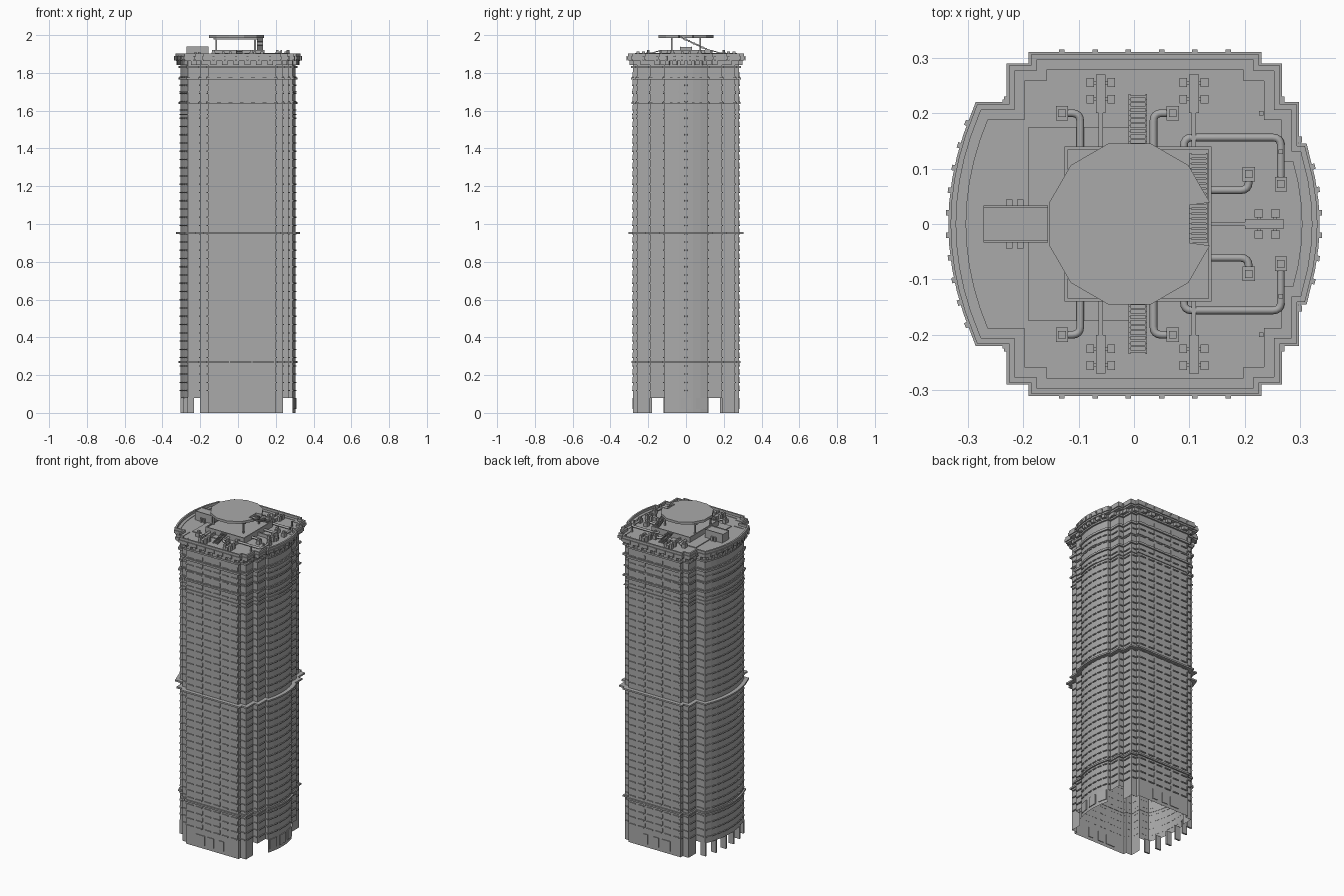
import bpy, bmesh, math
from mathutils import Vector, Matrix

if "Cube" in bpy.data.objects:
    bpy.data.objects.remove(bpy.data.objects["Cube"])

grey = bpy.data.materials.new("concrete_grey")
grey.diffuse_color = (0.40, 0.40, 0.40, 1)
grey.use_nodes = True
grey.node_tree.nodes["Principled BSDF"].inputs["Base Color"].default_value = grey.diffuse_color


def finish(bm, name, fix=True):
    if fix:
        bmesh.ops.recalc_face_normals(bm, faces=bm.faces)
    me = bpy.data.meshes.new(name)
    bm.to_mesh(me)
    bm.free()
    me.materials.append(grey)
    ob = bpy.data.objects.new(name, me)
    bpy.context.collection.objects.link(ob)
    return ob


def box(bm, x0, x1, y0, y1, z0, z1):
    m = Matrix.Translation(((x0 + x1) / 2, (y0 + y1) / 2, (z0 + z1) / 2))
    bmesh.ops.create_cube(bm, size=1, matrix=m @ Matrix.Diagonal((x1 - x0, y1 - y0, z1 - z0, 1)))


def wall_box(bm, c, t, n, width, d0, d1, z0, z1):
    """Box against a wall at point c, with tangent t and outward normal n."""
    p = c + n * (d0 + d1) / 2
    m = Matrix.Translation((p.x, p.y, (z0 + z1) / 2)) @ Matrix.Rotation(math.atan2(t.y, t.x), 4, 'Z')
    bmesh.ops.create_cube(bm, size=1, matrix=m @ Matrix.Diagonal((width, d1 - d0, z1 - z0, 1)))


def prism(bm, pts, z0, z1):
    lo = [bm.verts.new((x, y, z0)) for x, y in pts]
    hi = [bm.verts.new((x, y, z1)) for x, y in pts]
    bm.faces.new(hi)
    bm.faces.new(lo[::-1])
    for i in range(len(pts)):
        j = (i + 1) % len(pts)
        bm.faces.new((lo[i], lo[j], hi[j], hi[i]))


# Tower plan: stepped corners with bowed east and west sides
half = [(0.305 - 0.017 * (y / 0.115) ** 2, y) for y in (0, 0.038, 0.077, 0.115)]
half += [(0.268, 0.115), (0.268, 0.19), (0.237, 0.19), (0.237, 0.26), (0.20, 0.26), (0.20, 0.28),
         (-0.16, 0.28), (-0.16, 0.26), (-0.20, 0.26), (-0.20, 0.19)]
half += [(-0.305 + 0.04 * (y / 0.19) ** 2, y) for y in (0.19, 0.152, 0.114, 0.076, 0.038, 0)]
plan = [Vector(p) for p in half] + [Vector((x, -y)) for x, y in half[-2:0:-1]]
N = len(plan)


def edges(pts):
    for i in range(N):
        a, b = pts[i], pts[(i + 1) % N]
        t = (b - a).normalized()
        yield a, b, t, Vector((t.y, -t.x))


normals = [e[3] for e in edges(plan)]


def offset(d):
    out = []
    for i, p in enumerate(plan):
        n0, n1 = normals[i - 1], normals[i]
        out.append(p + (n0 + n1) * d / (1 + n0.dot(n1)))
    return out


def ring(name, d0, d1, z0, z1):
    bm = bmesh.new()
    loops = [[bm.verts.new((p.x, p.y, z)) for p in offset(d)]
             for d, z in ((d0, z0), (d1, z0), (d1, z1), (d0, z1))]
    for k in range(4):
        a, b = loops[k], loops[(k + 1) % 4]
        for i in range(N):
            j = (i + 1) % N
            bm.faces.new((a[i], a[j], b[j], b[i]))
    finish(bm, name)


# Hollow wall shell; bowed west side and east steps stop above the ground
bm = bmesh.new()
for a, b, t, n in edges(plan):
    m = (a + b) / 2
    raised = (m.x < -0.21 and abs(m.y) < 0.195) or (m.x > 0.25 and 0.11 < abs(m.y) < 0.195)
    z0 = 0.08 if raised else 0
    bm.faces.new([bm.verts.new(v) for v in ((a.x, a.y, z0), (b.x, b.y, z0), (b.x, b.y, 1.87), (a.x, a.y, 1.87))])
bmesh.ops.remove_doubles(bm, verts=bm.verts, dist=1e-5)
finish(bm, "tower_walls", False)

# Horizontal string courses
for k, (z, d, h) in enumerate([(0.27, 0.009, 0.01), (0.953, 0.024, 0.01), (1.58, 0.005, 0.006), (1.64, 0.009, 0.01),
                               (1.70, 0.005, 0.006), (1.77, 0.010, 0.012), (1.832, 0.010, 0.01)]):
    ring("string_course_%d" % (k + 1), -0.002, d, z - h / 2, z + h / 2)

# Window sills and slim window piers on every floor
bm = bmesh.new()
for a, b, t, n in edges(plan):
    L = (b - a).length
    count = max(1, round(L / 0.06))
    for f in range(39):
        z = 0.115 + f * 0.0437
        for i in range(count):
            c = a + t * L * (i + 0.5) / count
            wall_box(bm, c, t, n, 0.66 * L / count, -0.001, 0.006, z, z + 0.006)
            if count > 2 and i % 2:
                wall_box(bm, c + t * 0.024, t, n, 0.005, -0.001, 0.004, z + 0.006, z + 0.03)
finish(bm, "window_sills")

# Posts below the bowed west side
bm = bmesh.new()
for y in (-0.185, -0.114, -0.038, 0.038, 0.114, 0.185):
    x = -0.305 + 0.04 * (y / 0.19) ** 2
    box(bm, x, x + 0.035, y - 0.005, y + 0.005, 0, 0.085)
finish(bm, "ground_posts")

# Entrance doors on three sides
bm = bmesh.new()
for x0, x1 in ((-0.09, -0.03), (-0.01, 0.03), (0.065, 0.10)):
    for s in (-1, 1):
        wall_box(bm, Vector(((x0 + x1) / 2, s * 0.28)), Vector((1, 0)), Vector((0, s)), x1 - x0, -0.004, 0.004, 0.02, 0.08)
for y in (-0.08, 0, 0.08):
    x = 0.305 - 0.017 * (y / 0.115) ** 2
    t = Vector((-0.034 * y / 0.115 ** 2, 1)).normalized()
    wall_box(bm, Vector((x, y)), t, Vector((t.y, -t.x)), 0.055, -0.004, 0.004, 0.02, 0.08)
finish(bm, "entrance_doors")

# Cornice, parapet and brackets
ring("cornice_lower", -0.002, 0.024, 1.862, 1.872)
ring("cornice_upper", -0.002, 0.03, 1.872, 1.888)
ring("parapet", 0.016, 0.026, 1.888, 1.903)
bm = bmesh.new()
for a, b, t, n in edges(plan):
    L = (b - a).length
    count = max(1, round(L / 0.06))
    for i in range(count):
        c = a + t * L * (i + 0.5) / count
        wall_box(bm, c, t, n, min(0.03, 0.6 * L), -0.001, 0.02, 1.842, 1.863)
        if L > 0.035:
            wall_box(bm, c, t, n, 0.01, 0.029, 0.035, 1.866, 1.89)
finish(bm, "cornice_brackets")
bm = bmesh.new()
bm.faces.new([bm.verts.new((p.x, p.y, 1.885)) for p in offset(0.02)])
finish(bm, "roof_deck", False)

# Penthouse with raised rim, low plinth and west lift housing
bm = bmesh.new()
box(bm, -0.19, -0.01, -0.175, 0.175, 1.884, 1.890)
box(bm, -0.125, 0.14, -0.14, 0.14, 1.884, 1.915)
for s in (-1, 1):
    box(bm, -0.125, 0.14, s * 0.137 - 0.003, s * 0.137 + 0.003, 1.915, 1.921)
    box(bm, 0.0075 + s * 0.1295 - 0.003, 0.0075 + s * 0.1295 + 0.003, -0.134, 0.134, 1.915, 1.921)
finish(bm, "penthouse")
bm = bmesh.new()
box(bm, -0.272, -0.155, -0.033, 0.033, 1.884, 1.936)
for s in (-1, 1):
    box(bm, -0.272, -0.155, s * 0.031 - 0.002, s * 0.031 + 0.002, 1.936, 1.940)
    for x in (-0.225, -0.205):
        box(bm, x - 0.006, x + 0.006, s * 0.038 - 0.006, s * 0.038 + 0.006, 1.884, 1.91)
finish(bm, "lift_housing")

# Landing platform: twelve sides with a stair notch
pts = []
for i in range(12):
    a = math.radians(15 + 30 * i)
    pts.append((-0.008 + 0.150 * math.cos(a), 0.150 * math.sin(a)))
pts = pts[:-1] + pts[-1:] + [(0.10, -0.034), (0.10, 0.034)]
bm = bmesh.new()
prism(bm, pts, 1.985, 2.0)
finish(bm, "landing_platform")
bm = bmesh.new()
for x in (-0.115, 0.09):
    for y in (-0.075, 0.075):
        box(bm, x - 0.004, x + 0.004, y - 0.004, y + 0.004, 1.91, 1.987)
for y in (-0.075, 0.075):
    box(bm, -0.13, 0.105, y - 0.004, y + 0.004, 1.976, 1.986)
finish(bm, "platform_supports")

# Platform stair and roof ladders
bm = bmesh.new()
for i in range(18):
    y, z = -0.034 + i * 0.009, 1.992 - i * 0.0042
    box(bm, 0.103, 0.13, y, y + 0.006, z - 0.004, z)
    for x in (0.102, 0.131):
        box(bm, x - 0.0015, x + 0.0015, y, y + 0.0091, z - 0.007, z + 0.002)
finish(bm, "platform_stair")
bm = bmesh.new()
for s in (-1, 1):
    for i in range(10):
        y, z = s * (0.144 + i * 0.0095), 1.918 - i * 0.003
        box(bm, -0.007, 0.021, y - 0.002, y + 0.002, z - 0.003, z)
        for x in (-0.008, 0.022):
            box(bm, x - 0.0015, x + 0.0015, y - 0.005, y + 0.005, z - 0.005, z + 0.001)
finish(bm, "roof_ladders")


# Pipes with rounded elbows, each ending in a vent box
def pipe(path, r=0.007, bend=0.015):
    for s in (-1, 1):
        cu = bpy.data.curves.new("roof_pipe", 'CURVE')
        cu.dimensions, cu.bevel_depth, cu.bevel_resolution = '3D', r, 2
        p = [Vector((x, y * s, 1.897)) for x, y in path]
        pts = [p[0]]
        for a, b, c in zip(p, p[1:], p[2:]):
            u, v = b + (a - b).normalized() * bend, b + (c - b).normalized() * bend
            pts += [u * (1 - k) ** 2 + b * 2 * k * (1 - k) + v * k * k for k in (0, .25, .5, .75, 1)]
        pts.append(p[-1])
        sp = cu.splines.new('POLY')
        sp.points.add(len(pts) - 1)
        for q, v in zip(sp.points, pts):
            q.co = (*v, 1)
        cu.materials.append(grey)
        bpy.context.collection.objects.link(bpy.data.objects.new("roof_pipe", cu))
        x, y = path[-1][0], path[-1][1] * s
        bm = bmesh.new()
        box(bm, x - 0.011, x + 0.011, y - 0.013, y + 0.013, 1.884, 1.908)
        box(bm, x - 0.007, x + 0.007, y - 0.007, y + 0.007, 1.908, 1.92)
        finish(bm, "pipe_vent")


pipe([(-0.097, 0.14), (-0.097, 0.2), (-0.13, 0.2)])
pipe([(0.035, 0.14), (0.035, 0.2), (0.07, 0.2)])
pipe([(0.14, 0.061), (0.207, 0.061), (0.207, 0.09)])
pipe([(0.09, 0.14), (0.09, 0.156), (0.265, 0.156), (0.265, 0.072)])


# Air units: a duct with four fan heads
def air_unit(x, y, d):
    bm = bmesh.new()
    d = Vector(d)
    t = Vector((-d.y, d.x))
    o = Vector((x, y))
    for length, width, start in ((0.07, 0.008, 0), (0.07, 0.018, 0.06)):
        wall_box(bm, o, t, d, width, start, start + length, 1.884, 1.905)
    for u in (0.085, 0.115):
        for s in (-1, 1):
            c = o + t * s * 0.019
            wall_box(bm, c, t, d, 0.014, u - 0.008, u + 0.008, 1.884, 1.914)
            wall_box(bm, o, t, d, 0.03, u - 0.003, u + 0.003, 1.89, 1.9)
    finish(bm, "air_unit")


for s in (-1, 1):
    air_unit(-0.06, s * 0.14, (0, s))
    air_unit(0.108, s * 0.14, (0, s))
air_unit(0.14, 0, (1, 0))

# Short mast posts near the parapet
bm = bmesh.new()
for x, y in ((0.23, -0.2), (0.265, -0.13), (0.23, 0.2), (0.265, 0.13)):
    box(bm, x - 0.004, x + 0.004, y - 0.004, y + 0.004, 1.884, 1.92)
finish(bm, "mast_posts")
